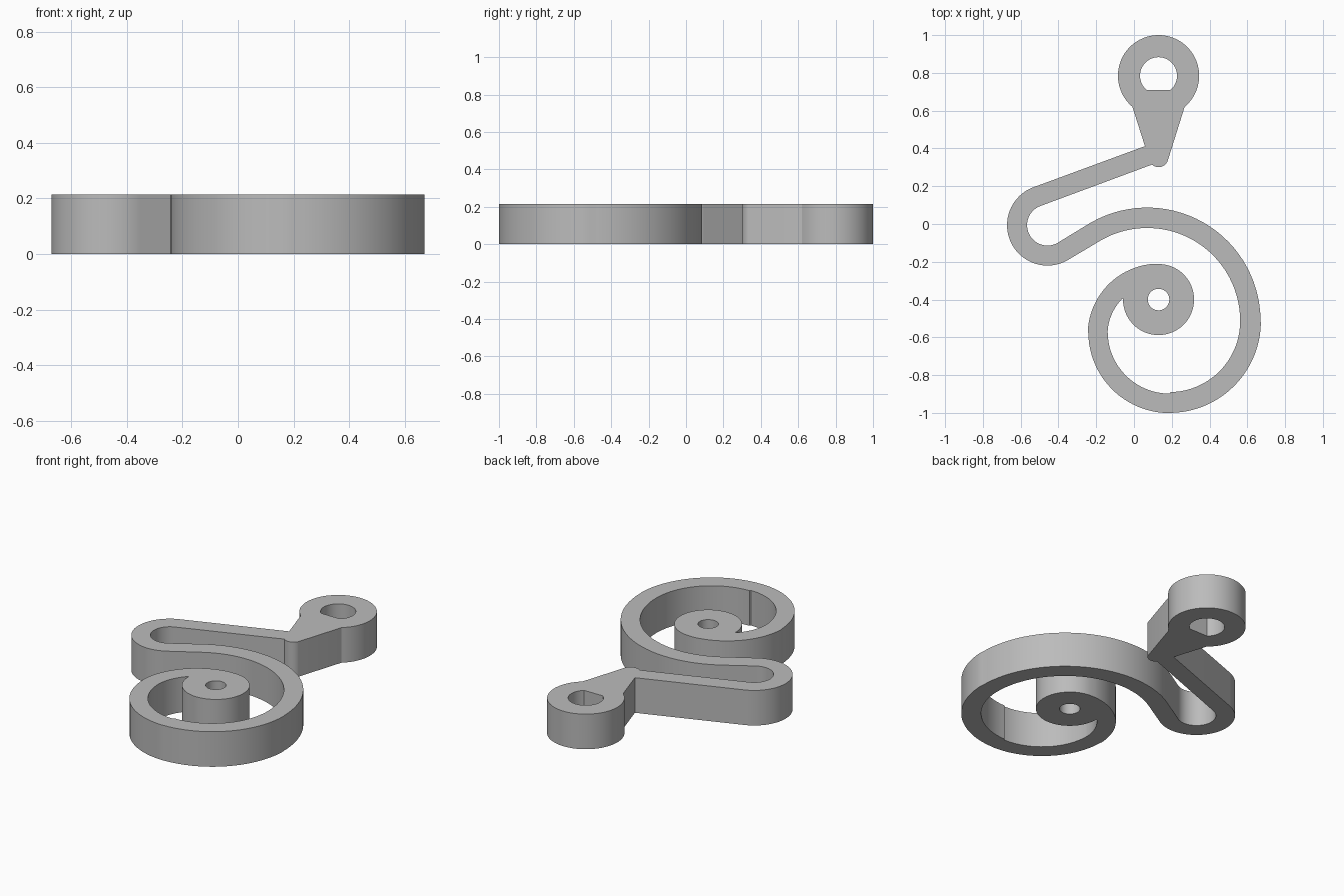
import bpy
import bmesh
from math import cos, sin, radians, ceil

HEIGHT = 0.215

if "Cube" in bpy.data.objects:
    bpy.data.objects.remove(bpy.data.objects["Cube"])


def arc(centre, radius, start, end):
    """Points along an arc; the order of the angles sets the direction."""
    steps = max(2, ceil(abs(end - start) / 4))
    angles = [radians(start + (end - start) * i / steps) for i in range(steps + 1)]
    return [(centre[0] + radius * cos(a), centre[1] + radius * sin(a)) for a in angles]


# Arc centres shared by both edges of the strap
eye, neck, bend = (0.13, 0.785), (0.13, 0.353), (-0.458, -0.006)
coil_a, coil_b = (0.07, -0.513), (0.187, -0.515)
coil_c, coil_d = (0.188, -0.571), (0.13, -0.585)
hub = (0.13, -0.4)

# Hub, then outer edge of the coil
outline = arc(hub, 0.188, 178, 450)
outline += arc(coil_d, 0.375, 90, 178)[1:]
outline += arc(coil_c, 0.43, 181, 270)
outline += arc(coil_b, 0.485, 271, 359)
outline += arc(coil_a, 0.6, 0, 120)
# Inside of the bend, neck tip and mounting eye
outline += arc(bend, 0.108, 300, 110)
outline += arc(neck, 0.052, 228, 336)
outline += arc(eye, 0.215, -50, 230)
outline += [(0.058, 0.412)]
# Outside of the bend, then inner edge of the coil back to the hub
outline += arc(bend, 0.214, 110, 300)
outline += arc(coil_a, 0.492, 120, 0)
outline += arc(coil_b, 0.375, -1, -89)
outline += arc(coil_c, 0.327, 270, 181)
outline += arc(coil_d, 0.27, 178, 136)

# Round hub hole and D-shaped eye hole
hub_hole = arc(hub, 0.057, 0, 356)
eye_hole = arc(eye, 0.098, -50, 230)

# Filled flat profile, extruded to full height
curve = bpy.data.curves.new("spiral_spring_arm", "CURVE")
curve.dimensions = "2D"
curve.fill_mode = "BOTH"
curve.extrude = HEIGHT / 2
for loop in (outline, hub_hole, eye_hole):
    spline = curve.splines.new("POLY")
    spline.points.add(len(loop) - 1)
    for point, (x, y) in zip(spline.points, loop):
        point.co = (x, y, HEIGHT / 2, 1)
    spline.use_cyclic_u = True

arm = bpy.data.objects.new("spiral_spring_arm", curve)
bpy.context.collection.objects.link(arm)
bpy.ops.object.select_all(action="DESELECT")
arm.select_set(True)
bpy.context.view_layer.objects.active = arm
bpy.ops.object.convert(target="MESH")
arm = bpy.context.view_layer.objects.active

# Weld caps to walls and set the base on the ground
bm = bmesh.new()
bm.from_mesh(arm.data)
bmesh.ops.remove_doubles(bm, verts=bm.verts, dist=0.0005)
bmesh.ops.recalc_face_normals(bm, faces=bm.faces)
base = min(v.co.z for v in bm.verts)
bmesh.ops.translate(bm, verts=bm.verts, vec=(0, 0, -base))
bm.to_mesh(arm.data)
bm.free()

# Plain grey finish
grey = bpy.data.materials.new("mid_grey")
grey.use_nodes = True
colour = (0.5, 0.5, 0.5, 1)
grey.diffuse_color = colour
grey.node_tree.nodes["Principled BSDF"].inputs["Base Color"].default_value = colour
arm.data.materials.clear()
arm.data.materials.append(grey)

bpy.ops.object.shade_smooth_by_angle(angle=radians(30))
